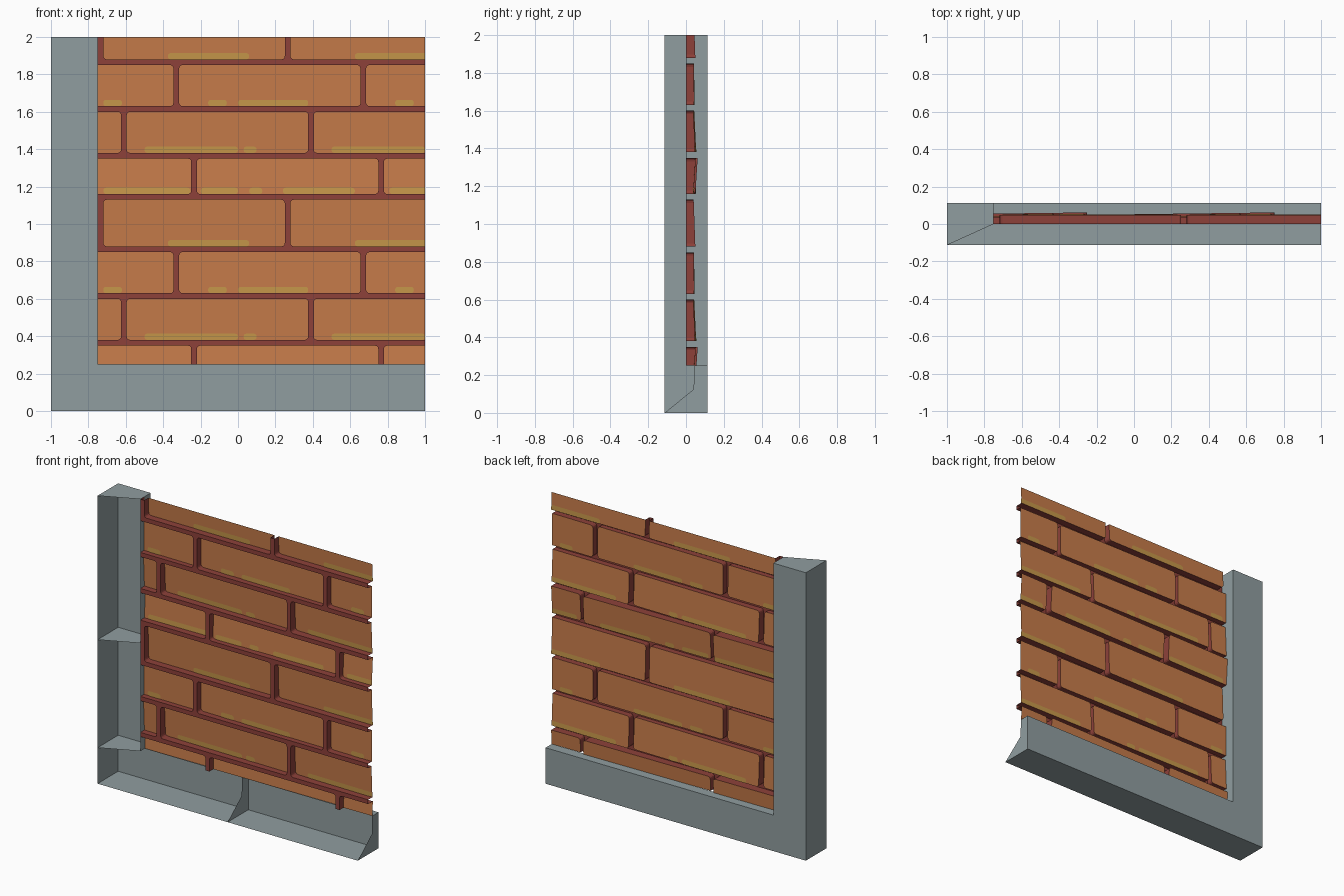
import bpy, bmesh, math
from mathutils import Vector

if "Cube" in bpy.data.objects:
    bpy.data.objects.remove(bpy.data.objects["Cube"])


def material(name, rgb):
    m = bpy.data.materials.new(name)
    m.diffuse_color = (*rgb, 1)
    m.use_nodes = True
    m.node_tree.nodes["Principled BSDF"].inputs["Base Color"].default_value = m.diffuse_color
    return m


GREY = material("stone grey", (0.28, 0.34, 0.35))
ORANGE = material("brick orange", (0.57, 0.20, 0.068))
RED = material("mortar red", (0.27, 0.053, 0.042))
GOLD = material("streak gold", (0.57, 0.31, 0.068))


def finish(bm, name, mats):
    bmesh.ops.remove_doubles(bm, verts=bm.verts, dist=0.0001)
    me = bpy.data.meshes.new(name)
    bm.to_mesh(me)
    bm.free()
    ob = bpy.data.objects.new(name, me)
    bpy.context.collection.objects.link(ob)
    for m in mats:
        me.materials.append(m)
    return ob


def face(bm, pts, mi=0):
    f = bm.faces.new([bm.verts.new(p) for p in pts])
    f.material_index = mi
    return f


# ---- stone corner frame, open at the front ----
D = 0.113     # half depth
IN = 0.25     # frame width
LX = -1 + IN  # inner edge of the post

bm = bmesh.new()
# flat rear face in an L shape
face(bm, [(-1, D, 0), (-1, D, 2), (LX, D, 2), (LX, D, IN), (1, D, IN), (1, D, 0)])
# outer side wall and underside
face(bm, [(-1, -D, 0), (-1, -D, 2), (-1, D, 2), (-1, D, 0)])
face(bm, [(-1, -D, 0), (-1, D, 0), (1, D, 0), (1, -D, 0)])
# inner returns beside the bricks
face(bm, [(LX, 0, IN), (LX, D, IN), (LX, D, 2), (LX, 0, 2)])
face(bm, [(LX, 0.045, IN), (1, 0.045, IN), (1, D, IN), (LX, D, IN)])
finish(bm, "stone_frame", [GREY])

# cross ribs and end caps
bm = bmesh.new()
for z in (IN, 1.0, 2.0):
    face(bm, [(-1, -D, z), (LX, 0, z), (LX, D, z), (-1, D, z)])
for x in (0.0, 1.0):
    face(bm, [(x, -D, 0), (x, D, 0), (x, D, IN), (x, 0.045, IN), (x, 0.04, 0.125)])
finish(bm, "frame_ribs", [GREY])


# ---- brick panel ----
def rounded(x0, x1, z0, z1, r, n=3):
    """Four corner arcs, counter-clockwise in x and z."""
    arcs = []
    for i, (cx, cz) in enumerate([(x0 + r, z0 + r), (x1 - r, z0 + r),
                                  (x1 - r, z1 - r), (x0 + r, z1 - r)]):
        a0 = math.pi * (1 + i / 2)
        arcs.append([(cx + r * math.cos(a0 + math.pi / 2 * k / n),
                      cz + r * math.sin(a0 + math.pi / 2 * k / n)) for k in range(n + 1)])
    return arcs


def clip(bm):
    for co, no in (((LX, 0, 0), (-1, 0, 0)), ((1, 0, 0), (1, 0, 0)),
                   ((0, 0, IN), (0, 0, -1)), ((0, 0, 2), (0, 0, 1))):
        bmesh.ops.bisect_plane(bm, geom=bm.verts[:] + bm.edges[:] + bm.faces[:],
                               plane_co=Vector(co), plane_no=Vector(no), clear_outer=True)


# each course: lower joint, upper joint, upright joint, tilt (base, along x, along z), streaks
COURSES = [
    (0.145, 0.365, -0.235, (0.036, 0.013, 0.014),
     [(-0.72, -0.255), (-0.2, 0), (0.06, 0.13), (0.24, 0.625), (0.81, 1.1)]),
    (0.365, 0.615, -0.61, (0.055, -0.012, -0.012),
     [(-0.5, 0), (0.03, 0.1), (0.5, 1.0)]),
    (0.615, 0.865, -0.33, (0.045, -0.01, -0.002),
     [(-0.72, -0.62), (-0.16, -0.06), (0, 0.375), (0.84, 0.94)]),
    (0.865, 1.145, -0.735, (0.05, 0.0, -0.01),
     [(-0.375, 0.06), (0.625, 1.06)]),
]
J = 0.015  # half joint width

bm = bmesh.new()
gold = bmesh.new()
for k in (0, 1):
    for lo, hi, joint, (b, tx, tz), streaks in COURSES:
        lo, hi = lo + k, hi + k

        def depth(x, z):
            return b + tx * ((x - joint) % 1.0) + tz * (z - lo) / (hi - lo)

        for n in (-1, 0, 1):
            x0, x1 = joint + n, joint + n + 1
            arcs = rounded(x0 + J, x1 - J, lo + J, hi - J, 0.018)
            ring = [p for a in arcs for p in a]
            # brick face
            face(bm, [(x, depth(x, z), z) for x, z in reversed(ring)], 0)
            # brick sides down to the joint floor
            for (xa, za), (xb, zb) in zip(ring, ring[1:] + ring[:1]):
                face(bm, [(xa, depth(xa, za), za), (xb, depth(xb, zb), zb),
                          (xb, 0, zb), (xa, 0, za)], 1)
            # joint floor around the brick
            corners = [(x0, lo), (x1, lo), (x1, hi), (x0, hi)]
            for i in range(4):
                c, d = corners[i], corners[(i + 1) % 4]
                for p, q in zip(arcs[i], arcs[i][1:]):
                    face(bm, [(v[0], 0, v[1]) for v in (p, q, c)], 1)
                face(bm, [(v[0], 0, v[1]) for v in
                          (arcs[i][-1], arcs[(i + 1) % 4][0], d, c)], 1)
        # thin painted streaks along the lower brick edge, seen from both sides
        for xa, xb in streaks:
            ring = [p for a in rounded(xa, xb, lo + J, lo + J + 0.034, 0.015) for p in a]
            face(gold, [(x, depth(x, z) + 0.002, z) for x, z in reversed(ring)])
            face(gold, [(x, depth(x, z) - 0.002, z) for x, z in ring])

clip(bm)
clip(gold)
finish(bm, "brick_panel", [ORANGE, RED])
finish(gold, "brick_streaks", [GOLD])
